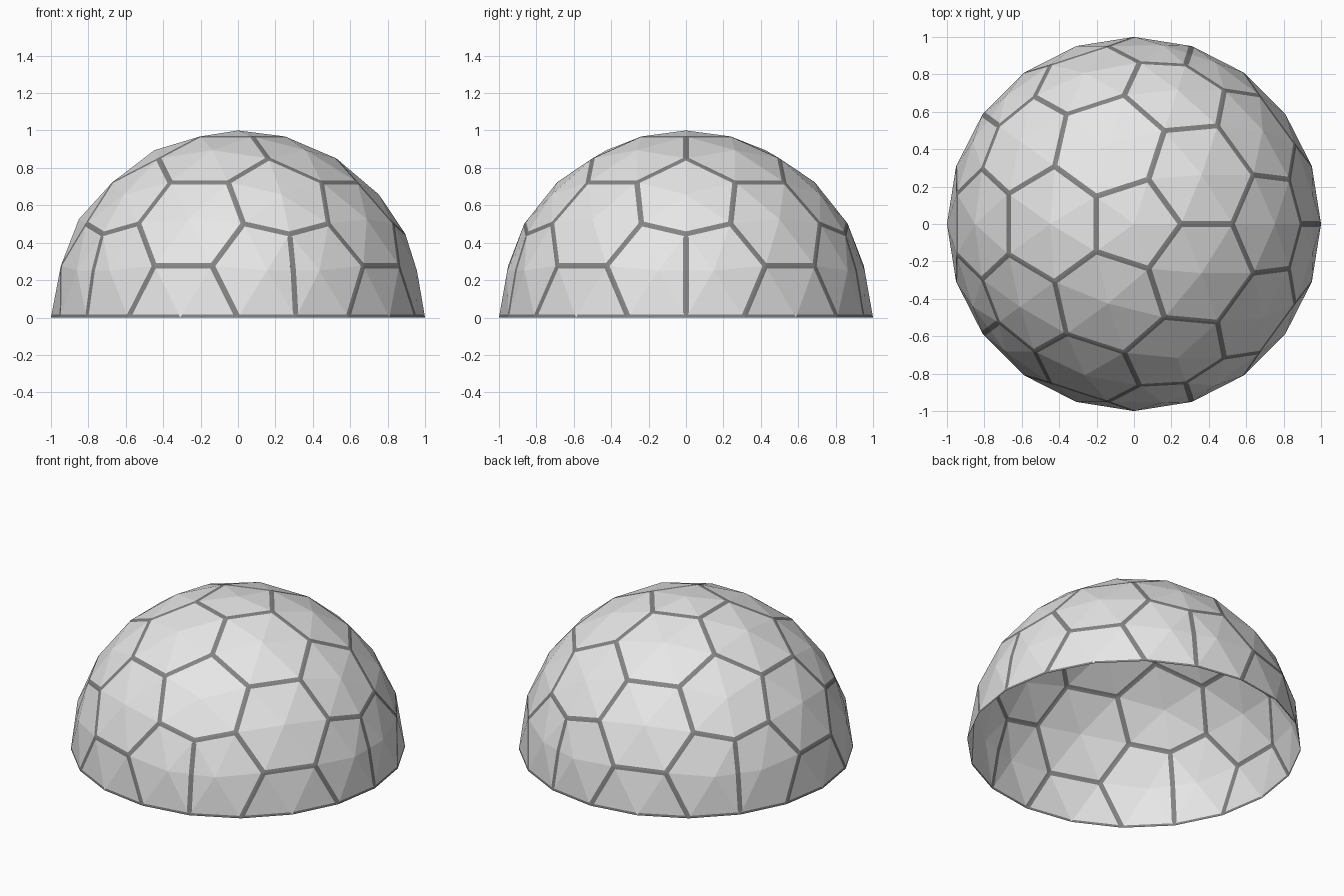
import bpy, bmesh, math
from mathutils import Vector

if "Cube" in bpy.data.objects:
    bpy.data.objects.remove(bpy.data.objects["Cube"])

HALF = 0.015   # half width of a strut
FREQ = 4       # divisions of each icosahedron edge


def material(name, grey):
    m = bpy.data.materials.new(name)
    m.diffuse_color = (grey, grey, grey, 1)
    m.use_nodes = True
    m.node_tree.nodes["Principled BSDF"].inputs["Base Color"].default_value = m.diffuse_color
    return m


def is_centre(v):
    """True for dome points in the middle of a hexagon or pentagon panel."""
    a = math.degrees(math.atan2(v.y, v.x))
    a = abs((a + 36) % 72 - 36)          # fold into one tenth of the dome
    if v.z > 0.99 or a > 35:
        return True
    return 5 < a < 12 or (a < 1 and 0.6 < v.z < 0.8)


def split(poly, p, n, d):
    """Split a polygon by a plane: returns the (below, above) parts."""
    below, above = [], []
    for i, a in enumerate(poly):
        b = poly[(i + 1) % len(poly)]
        da, db = (a - p).dot(n) - d, (b - p).dot(n) - d
        if da <= 1e-7:
            below.append(a)
        if da >= -1e-7:
            above.append(a)
        if (da < -1e-7 and db > 1e-7) or (da > 1e-7 and db < -1e-7):
            c = a.lerp(b, da / (da - db))
            below.append(c)
            above.append(c)
    return below, above


def add(bm, poly):
    if len(poly) > 2:
        bm.faces.new([bm.verts.new(v) for v in poly])


# Geodesic triangles of the upper half
ico = bmesh.new()
bmesh.ops.create_icosphere(ico, subdivisions=1, radius=1)
triangles = []
for f in ico.faces:
    A, B, C = [v.co.copy() for v in f.verts]

    def pt(i, j):
        v = (A + (B - A) * (i / FREQ) + (C - A) * (j / FREQ)).normalized()
        if abs(v.z) < 1e-4:
            v.z = 0
        return v
    for i in range(FREQ):
        for j in range(FREQ - i):
            triangles.append([pt(i, j), pt(i + 1, j), pt(i, j + 1)])
            if i + j < FREQ - 1:
                triangles.append([pt(i + 1, j), pt(i + 1, j + 1), pt(i, j + 1)])
ico.free()
triangles = [t for t in triangles if sum(v.z for v in t) > 0.01]

# Cut every triangle into panel and strut pieces
panels, struts = bmesh.new(), bmesh.new()
for tri in triangles:
    normal = (tri[1] - tri[0]).cross(tri[2] - tri[0]).normalized()
    rest = tri
    centres = [is_centre(v) for v in tri]
    for k in range(3):
        a, b, c = tri[k], tri[(k + 1) % 3], tri[(k + 2) % 3]
        ca, cb = centres[k], centres[(k + 1) % 3]
        if (not ca and not cb) or (a.z == 0 and b.z == 0):
            # strut along this edge
            inward = normal.cross(b - a).normalized()
            strip, rest = split(rest, a, inward, HALF)
            add(struts, strip)
        elif ca and cb:
            # strut crossing between two panel centres
            across = (b - a).normalized()
            left, mid = split(rest, c, across, -HALF)
            strip, rest = split(mid, c, across, HALF)
            add(panels, left)
            add(struts, strip)
    add(panels, rest)

# Dome objects
for name, bm, mat in (("dome_panels", panels, material("light grey", 0.8)),
                      ("dome_struts", struts, material("dark grey", 0.23))):
    bmesh.ops.remove_doubles(bm, verts=bm.verts, dist=1e-5)
    mesh = bpy.data.meshes.new(name)
    bm.to_mesh(mesh)
    bm.free()
    mesh.materials.append(mat)
    bpy.context.collection.objects.link(bpy.data.objects.new(name, mesh))
